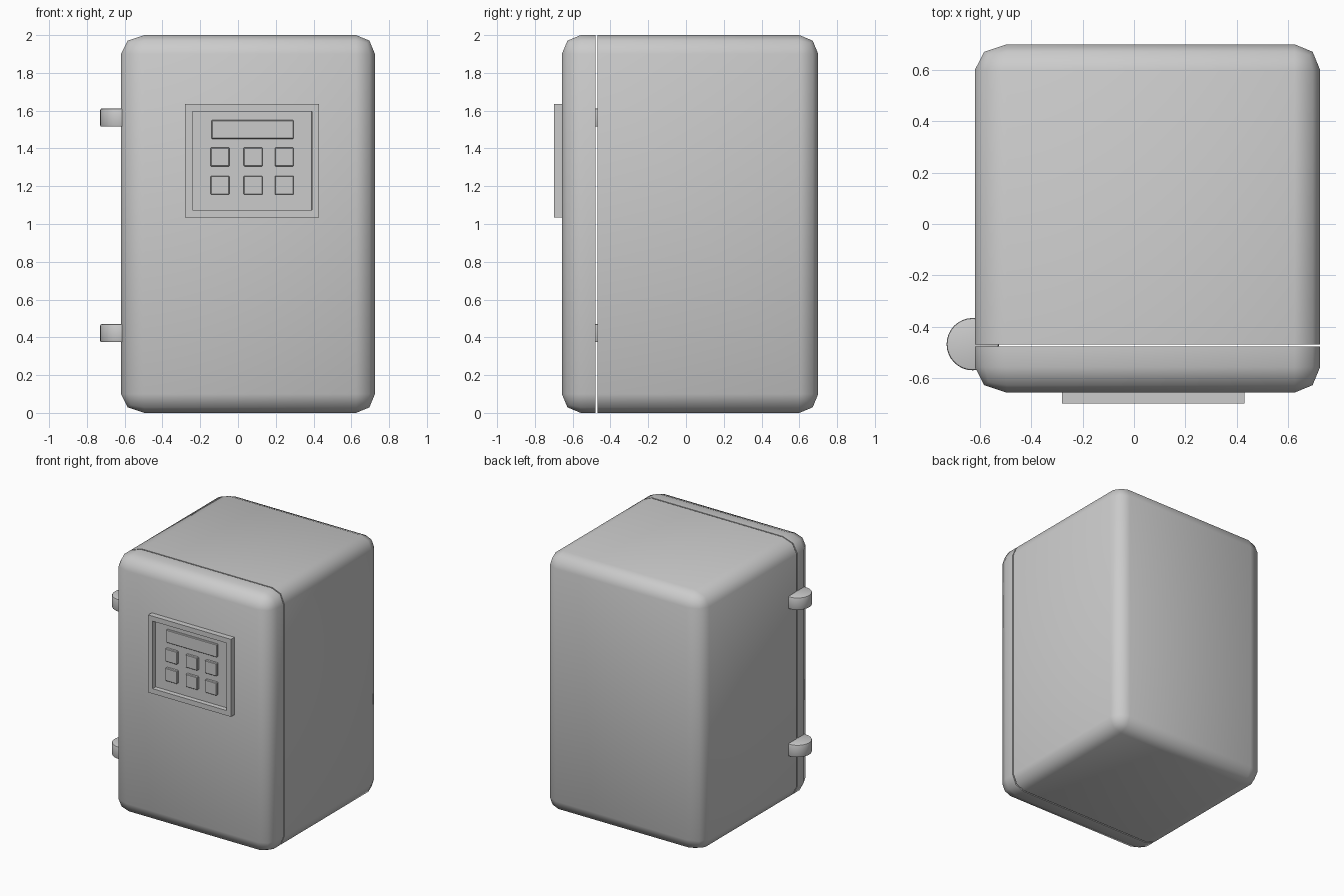
import bpy, bmesh
from mathutils import Matrix, Vector

if "Cube" in bpy.data.objects:
    bpy.data.objects.remove(bpy.data.objects["Cube"])

X0, X1, H = -0.62, 0.725, 2.0


def finish(bm, name, angle=0.61):
    bmesh.ops.recalc_face_normals(bm, faces=bm.faces[:])
    me = bpy.data.meshes.new(name)
    bm.to_mesh(me)
    bm.free()
    ob = bpy.data.objects.new(name, me)
    bpy.context.collection.objects.link(ob)
    bpy.ops.object.select_all(action='DESELECT')
    ob.select_set(True)
    bpy.context.view_layer.objects.active = ob
    bpy.ops.object.shade_smooth_by_angle(angle=angle)
    return ob


def box(lo, hi):
    bm = bmesh.new()
    lo, hi = Vector(lo), Vector(hi)
    bmesh.ops.create_cube(bm, size=1, matrix=Matrix.Translation((lo + hi) / 2)
                          @ Matrix.Diagonal((*(hi - lo), 1)))
    return bm


def shell(name, y0, y1, flat_y):
    """Rounded block whose side at flat_y keeps an unrounded rim."""
    bm = box((X0, y0, 0), (X1, y1, H))
    edges = [e for e in bm.edges
             if not all(abs(v.co.y - flat_y) < 1e-4 for v in e.verts)]
    bmesh.ops.bevel(bm, geom=edges, offset=0.1, segments=2, profile=0.5,
                    affect='EDGES', clamp_overlap=True)
    # the left side has a wider corner than the right
    for v in bm.verts:
        d = v.co.x - X0
        if d < 0.101:
            v.co.x = X0 + d * 1.25
    return finish(bm, name, 0.9)


def small_box(name, lo, hi, bevel=0.004):
    bm = box(lo, hi)
    bmesh.ops.bevel(bm, geom=bm.edges[:], offset=bevel, segments=1,
                    affect='EDGES')
    return finish(bm, name)


# main cabinet and door, separated by a thin gap
shell("cabinet", -0.469, 0.70, -0.469)
shell("door", -0.657, -0.478, -0.478)

# keypad plate with a recessed field
bm = box((-0.28, -0.70, 1.035), (0.43, -0.64, 1.635))
front = min(bm.faces, key=lambda f: f.calc_center_median().y)
bmesh.ops.inset_region(bm, faces=[front], thickness=0.055)
bmesh.ops.inset_region(bm, faces=[front], thickness=0.002, depth=0)
bmesh.ops.translate(bm, verts=front.verts[:], vec=(0, 0.035, 0))
finish(bm, "keypad_frame", 0.5)

# display and two rows of buttons
small_box("display", (-0.14, -0.68, 1.45), (0.295, -0.655, 1.55))
for r, z in enumerate((1.355, 1.205)):
    for c, x in enumerate((-0.095, 0.08, 0.245)):
        small_box(f"button_{r}_{c}", (x - 0.05, -0.685, z - 0.05),
                  (x + 0.05, -0.655, z + 0.05))

# hinge barrels on the left side
for name, z in (("lower_hinge", 0.422), ("upper_hinge", 1.563)):
    bm = bmesh.new()
    bmesh.ops.create_cone(bm, cap_ends=True, segments=32, radius1=0.102,
                          radius2=0.102, depth=0.096,
                          matrix=Matrix.Translation((-0.628, -0.468, z)))
    rim = [e for e in bm.edges if abs(e.verts[0].co.z - e.verts[1].co.z) < 1e-4]
    bmesh.ops.bevel(bm, geom=rim, offset=0.008, segments=2, profile=0.5,
                    affect='EDGES')
    finish(bm, name)
